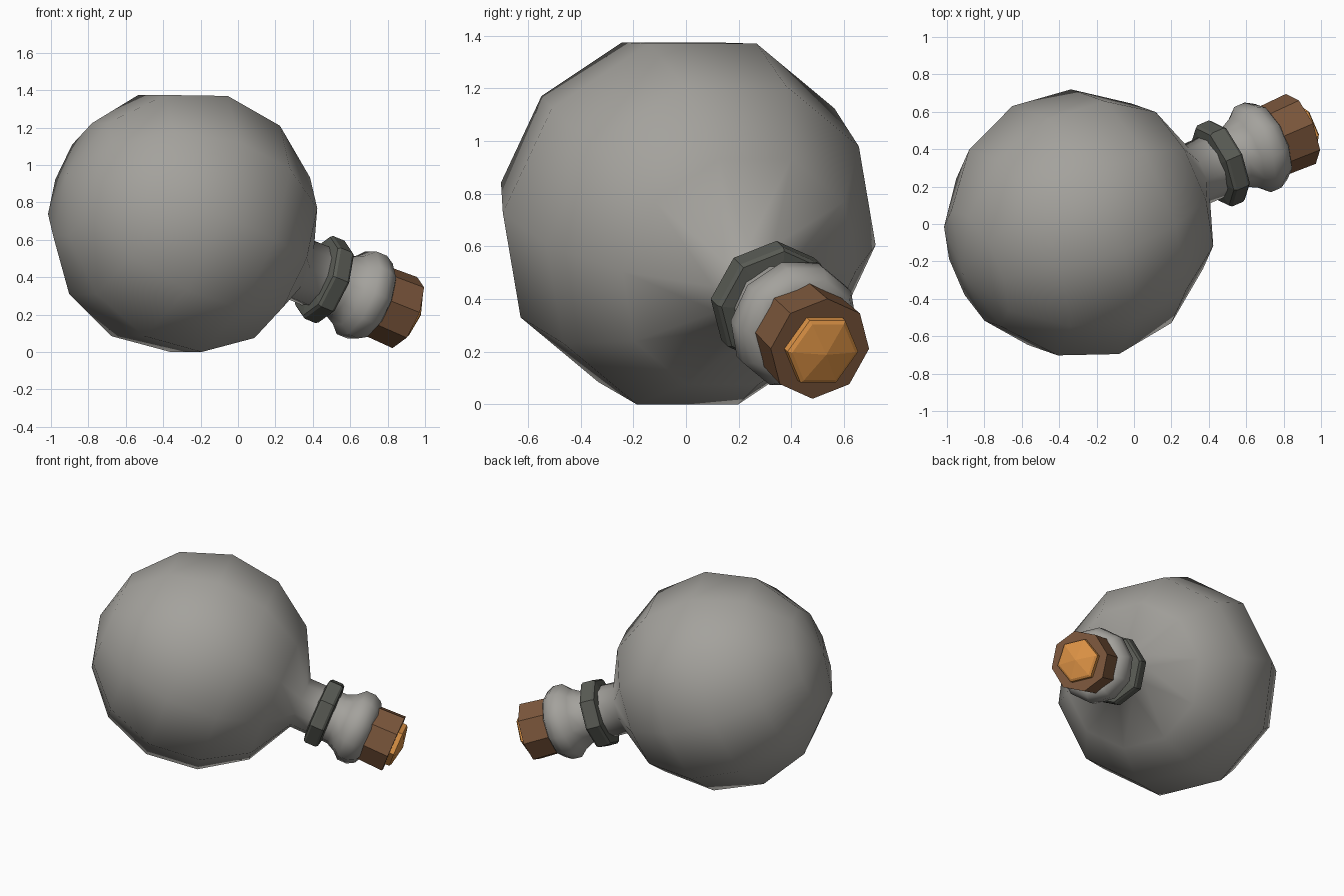
import bpy, bmesh
from math import sin, cos, pi, radians
from mathutils import Vector, Matrix

cube = bpy.data.objects.get("Cube")
if cube:
    bpy.data.objects.remove(cube, do_unlink=True)


def material(name, color):
    mat = bpy.data.materials.new(name)
    mat.use_nodes = True
    mat.diffuse_color = (*color, 1)
    mat.node_tree.nodes["Principled BSDF"].inputs["Base Color"].default_value = (*color, 1)
    return mat


gray = material("warm gray glass", (0.37, 0.36, 0.335))
dark = material("dark gray collar", (0.10, 0.105, 0.09))
brown = material("brown cork", (0.20, 0.095, 0.045))
orange = material("orange cap", (0.72, 0.29, 0.06))

# Tilted frame: local z runs from the bulb out through the neck
axis = Vector((0.86, 0.37, -0.353)).normalized()
side = Vector((0, 0, 1)).cross(axis).normalized()
up = axis.cross(side)
frame = Matrix((side, up, axis)).transposed().to_4x4()
frame.translation = (-0.29, 0, 0.696)


def lathe(name, profile, sides, mat, smooth=False, closed=False):
    """Spin (height, radius) points round the tilted axis."""
    bm = bmesh.new()
    rings = []
    for t, r in profile:
        count = sides if r > 0 else 1
        rings.append([bm.verts.new((r * cos(2 * pi * i / sides), r * sin(2 * pi * i / sides), t))
                      for i in range(count)])
    pairs = list(zip(rings, rings[1:]))
    if closed:
        pairs.append((rings[-1], rings[0]))
    for a, b in pairs:
        for i in range(sides):
            j = (i + 1) % sides
            quad = [a[i % len(a)], a[j % len(a)], b[j % len(b)], b[i % len(b)]]
            bm.faces.new(list(dict.fromkeys(quad)))
    bmesh.ops.recalc_face_normals(bm, faces=bm.faces)
    for f in bm.faces:
        f.smooth = smooth
    mesh = bpy.data.meshes.new(name)
    bm.to_mesh(mesh)
    bm.free()
    mesh.materials.append(mat)
    obj = bpy.data.objects.new(name, mesh)
    obj.matrix_world = frame
    bpy.context.collection.objects.link(obj)
    return obj


# Round bulb flowing into the neck and flared lip
R = 0.727
bulb = [(-R, 0)]
for k in range(1, 7):
    a = radians(180 - 27.7 * k)
    bulb.append((R * cos(a), R * sin(a)))
lip = [(0.97, 0.175), (1.03, 0.205), (1.075, 0.248), (1.14, 0.248),
       (1.19, 0.22), (1.21, 0.18), (1.21, 0)]
lathe("flask_body", bulb + lip, 10, gray, smooth=True)

# Octagonal collar around the neck
lathe("neck_collar", [(0.815, 0.165), (0.825, 0.225), (0.84, 0.236), (0.91, 0.236),
                      (0.925, 0.225), (0.935, 0.165)], 8, dark, closed=True)

# Stopper and its faceted hexagonal cap
lathe("cork", [(1.15, 0), (1.15, 0.195), (1.375, 0.203), (1.375, 0)], 8, brown)
lathe("cork_cap", [(1.35, 0), (1.35, 0.148), (1.405, 0.146), (1.415, 0.13), (1.44, 0)], 6, orange)
